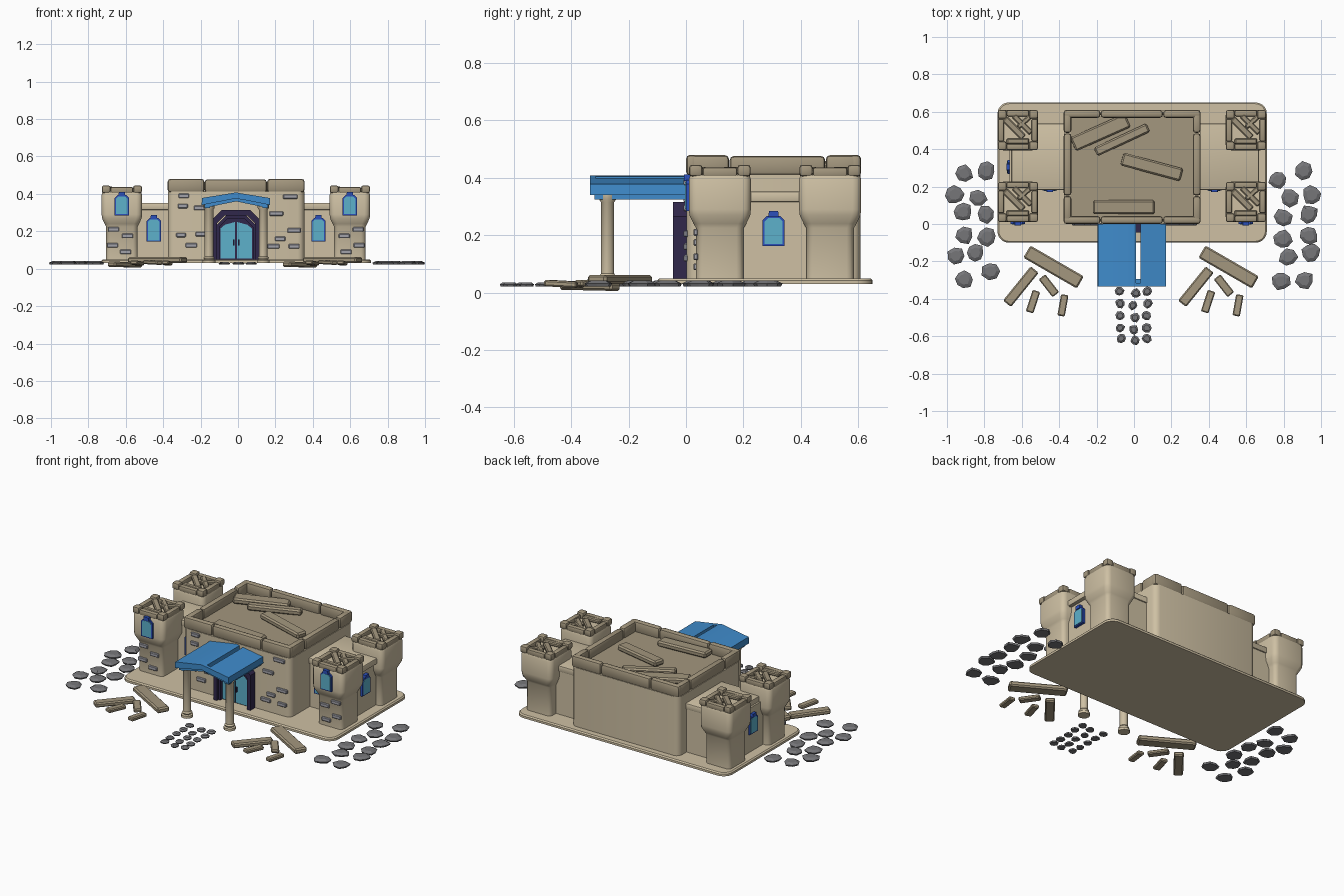
import bpy, bmesh, math, random
from mathutils import Matrix, Vector

random.seed(4)

def mat(name, c):
    m = bpy.data.materials.new(name)
    m.diffuse_color = (*c, 1)
    return m

TAN = mat("sandstone", (0.62, 0.53, 0.37))
DARK = mat("weathered_sandstone", (0.37, 0.31, 0.21))
ROOF = mat("roof_blue", (0.05, 0.26, 0.60))
FRAME = mat("frame_blue", (0.025, 0.08, 0.50))
PANE = mat("glass_cyan", (0.11, 0.44, 0.60))
NAVY = mat("door_purple", (0.03, 0.02, 0.07))
BRICK = mat("brick_grey", (0.36, 0.36, 0.40))
ROCK = mat("rock_grey", (0.18, 0.18, 0.19))

def finish(name, bm, m, matrix=Matrix(), angle=35):
    bmesh.ops.recalc_face_normals(bm, faces=bm.faces)
    bm.transform(matrix)
    me = bpy.data.meshes.new(name)
    bm.to_mesh(me)
    bm.free()
    me.materials.append(m)
    me.shade_smooth()
    me.set_sharp_from_angle(angle=math.radians(angle))
    ob = bpy.data.objects.new(name, me)
    bpy.context.collection.objects.link(ob)
    return ob

def box(name, c, size, m, bevel=0.0, rot=0, tilt=0, seg=2):
    bm = bmesh.new()
    bmesh.ops.create_cube(bm, size=1, matrix=Matrix.Diagonal((*size, 1)))
    if bevel:
        bmesh.ops.bevel(bm, geom=bm.edges[:], offset=bevel, segments=seg, profile=0.5, affect='EDGES')
    M = Matrix.Translation(c) @ Matrix.Rotation(math.radians(rot), 4, 'Z') @ Matrix.Rotation(math.radians(tilt), 4, 'Y')
    return finish(name, bm, m, M)

def span(name, x0, x1, y0, y1, z0, z1, m, bevel=0.0):
    return box(name, ((x0+x1)/2, (y0+y1)/2, (z0+z1)/2), (x1-x0, y1-y0, z1-z0), m, bevel)

def loft(name, cx, cy, rows, m, seg=3):
    """Stack of rounded rectangles; each row is (half x, half y, corner radius, z)."""
    bm = bmesh.new()
    rings = []
    for hx, hy, r, z in rows:
        ring = []
        for q, (sx, sy) in enumerate(((1, 1), (-1, 1), (-1, -1), (1, -1))):
            for i in range(seg + 1):
                a = (q + i / seg) * math.pi / 2
                ring.append(bm.verts.new((cx + sx*(hx-r) + r*math.cos(a), cy + sy*(hy-r) + r*math.sin(a), z)))
        rings.append(ring)
    n = len(rings[0])
    for a, b in zip(rings, rings[1:]):
        for i in range(n):
            bm.faces.new((a[i], a[(i+1) % n], b[(i+1) % n], b[i]))
    bm.faces.new(rings[0])
    bm.faces.new(rings[-1])
    return finish(name, bm, m)

def prism(name, pts, y0, y1, m, M=Matrix()):
    """Profile in xz, extruded along y."""
    bm = bmesh.new()
    f = bm.faces.new([bm.verts.new((x, y0, z)) for x, z in pts])
    ext = bmesh.ops.extrude_face_region(bm, geom=[f])["geom"]
    bmesh.ops.translate(bm, vec=(0, y1-y0, 0), verts=[v for v in ext if isinstance(v, bmesh.types.BMVert)])
    return finish(name, bm, m, M)

def arch(w, z0, h, c):
    return [(-w, z0), (-w, z0+h-c), (-w+c, z0+h), (w-c, z0+h), (w, z0+h-c), (w, z0)]

def window(name, x, y, z, h, rot=0):
    M = Matrix.Translation((x, y, z)) @ Matrix.Rotation(math.radians(rot), 4, 'Z')
    prism(name + "_frame", arch(0.038, 0, h, 0.014), -0.008, 0.02, FRAME, M)
    prism(name + "_pane", arch(0.031, 0.007, h-0.014, 0.012), -0.011, 0.02, PANE, M)
    prism(name + "_cap", [(-0.018, h-0.004), (-0.016, h+0.018), (0.016, h+0.018), (0.018, h-0.004)], -0.015, 0.02, FRAME, M)

def plank(name, x, y, z, length, w, t, rot, tilt=0):
    box(name, (x, y, z), (length, w, t), DARK, min(w, t)*0.25, rot, tilt, 1)

def rock(name, x, y, r, z0, z1):
    bm = bmesh.new()
    n = random.choice((7, 8))
    ph, rad = random.random()*6, [r*random.uniform(0.85, 1.1) for _ in range(n)]
    rings = [[bm.verts.new((x+q*s*math.cos(ph+i*math.tau/n), y+q*s*math.sin(ph+i*math.tau/n), z))
              for i, q in enumerate(rad)] for s, z in ((0.9, z0), (1, (z0+z1)/2), (0.6, z1))]
    for a, b in zip(rings, rings[1:]):
        for i in range(n):
            bm.faces.new((a[i], a[(i+1) % n], b[(i+1) % n], b[i]))
    bm.faces.new(rings[0])
    bm.faces.new(rings[-1])
    finish(name, bm, ROCK, angle=20)

CX = -0.01
# base slab
loft("base_slab", CX, 0.275, [(0.72, 0.375, 0.06, 0.03), (0.72, 0.375, 0.06, 0.043), (0.713, 0.368, 0.055, 0.05)], TAN, 5)

# main hall with flat roof and chunky parapet stones
loft("main_hall", CX, 0.305, [(0.365, 0.303, 0.035, 0.045), (0.365, 0.303, 0.035, 0.412)], TAN)
for y0, y1 in ((0.0, 0.042), (0.568, 0.61)):
    for x0, x1, z in ((-0.376, -0.18, 0.48), (-0.178, 0.154, 0.478), (0.156, 0.356, 0.48)):
        span("hall_parapet_stone", x0, x1, y0, y1, 0.408, z, DARK, 0.015)
for x0, x1 in ((-0.376, -0.335), (0.315, 0.356)):
    for y0, y1, z in ((0.01, 0.15, 0.479), (0.152, 0.485, 0.476), (0.487, 0.60, 0.479)):
        span("hall_parapet_stone", x0, x1, y0, y1, 0.408, z, DARK, 0.015)
span("hall_roof", -0.34, 0.32, 0.03, 0.58, 0.40, 0.418, DARK)
for x, y, l, w, r in ((-0.18, 0.49, 0.32, 0.08, 24), (-0.065, 0.45, 0.31, 0.05, 25),
                      (0.095, 0.305, 0.33, 0.07, -15), (-0.055, 0.09, 0.33, 0.075, 0)):
    plank("roof_plank", x, y, 0.438, l, w, 0.035, r, 2)

# low wing running behind the hall, with a coping
span("wing_wall", -0.665, 0.645, 0.19, 0.53, 0.045, 0.32, TAN)
span("wing_coping", -0.655, 0.668, 0.183, 0.537, 0.315, 0.352, TAN, 0.006)

# corner towers
for tx in (-0.621, 0.598):
    for ty in (0.118, 0.502):
        loft("tower", tx, ty, [(0.085, 0.083, 0.025, 0.045), (0.085, 0.083, 0.025, 0.225),
                               (0.092, 0.092, 0.028, 0.24), (0.106, 0.106, 0.03, 0.27),
                               (0.108, 0.108, 0.03, 0.29), (0.108, 0.108, 0.03, 0.395),
                               (0.103, 0.103, 0.03, 0.41)], TAN)
        for s in (-1, 1):
            for t in (-1, 1):
                box("tower_corner_merlon", (tx+s*0.084, ty+t*0.084, 0.425), (0.046, 0.046, 0.04), DARK, 0.01)
            box("tower_mid_merlon", (tx+s*0.09, ty, 0.419), (0.032, 0.12, 0.034), DARK, 0.008)
            box("tower_mid_merlon", (tx, ty+s*0.09, 0.419), (0.12, 0.032, 0.034), DARK, 0.008)
        for dx, dy, l, w, r in ((-0.02, 0.01, 0.14, 0.035, -45), (0.025, 0.03, 0.13, 0.03, -45),
                                (0.035, 0.045, 0.09, 0.025, 42), (0.0, -0.06, 0.12, 0.03, 0)):
            plank("tower_plank", tx+dx, ty+dy, 0.424, l, w, 0.022, r, 3)
    window("tower_window", tx, 0.008, 0.285, 0.108)

# wing windows, front and sides
for x in (-0.45, 0.43):
    window("wing_front_window", x, 0.187, 0.145, 0.125)
window("left_side_window", -0.667, 0.305, 0.162, 0.105, -90)
window("right_side_window", 0.652, 0.305, 0.162, 0.105, 90)

# scattered facing bricks
for x, z in ((-0.29, 0.415), (-0.295, 0.335), (-0.205, 0.325), (-0.20, 0.185), (-0.305, 0.18), (-0.25, 0.125),
             (0.28, 0.385), (0.205, 0.295), (0.30, 0.205), (0.225, 0.16), (0.19, 0.12), (0.30, 0.12)):
    box("hall_brick", (x, 0.0, min(z, 0.39)), (random.uniform(0.05, 0.08), 0.016, 0.024), BRICK, 0.004, seg=1)
for tx, s in ((-0.621, -1), (0.598, 1)):
    for dx, z in ((0.045, 0.21), (-0.03, 0.175), (0.05, 0.125), (-0.02, 0.09)):
        box("tower_brick", (tx+s*dx, 0.034, z), (0.06, 0.016, 0.024), BRICK, 0.004, seg=1)

# doorway: stepped arch, dark recess, two glazed leaves
D = Matrix.Translation((CX, 0, 0))
for w0, w1, h0, h1, y in ((0.125, 0.102, 0.265, 0.235, -0.045), (0.102, 0.09, 0.236, 0.215, -0.028)):
    prism("door_arch", arch(w0, 0.05, h0, 0.05) + arch(w1, 0.05, h1, 0.043)[::-1], y, 0.01, NAVY, D)
prism("door_recess", arch(0.1, 0.05, 0.225, 0.04), -0.008, 0.01, NAVY, D)
for s in (-1, 1):
    prism("door_leaf", [(s*0.005, 0.055), (s*0.084, 0.055), (s*0.084, 0.215), (s*0.06, 0.235), (s*0.005, 0.25)], -0.016, 0.0, PANE, D)
    box("door_handle", (CX+s*0.014, -0.02, 0.14), (0.008, 0.012, 0.03), NAVY)

# porch: two pitched roof panels with a split ridge, front chevron, columns
prism("porch_roof_left", [(-0.195, 0.34), (-0.192, 0.378), (-0.01, 0.408), (0.01, 0.404), (0.01, 0.372), (-0.01, 0.376)], -0.335, 0.0, ROOF)
prism("porch_roof_right", [(0.172, 0.34), (0.17, 0.378), (0.034, 0.4), (0.034, 0.368)], -0.335, 0.0, ROOF)
prism("porch_ridge_tip", [(0.005, 0.372), (0.005, 0.405), (0.04, 0.399), (0.04, 0.367)], -0.335, -0.315, ROOF)
prism("porch_chevron", [(-0.18, 0.325), (-0.18, 0.352), (CX, 0.382), (0.158, 0.352), (0.158, 0.325), (CX, 0.36)], -0.318, -0.295, ROOF)
for s in (-1, 1):
    span("porch_beam", CX+s*0.155-0.015, CX+s*0.155+0.015, -0.315, 0.0, 0.325, 0.355, ROOF)
    x = CX + s*0.145
    rows = ((0.034, 0.03), (0.034, 0.045), (0.026, 0.05), (0.03, 0.058), (0.023, 0.066), (0.023, 0.315), (0.03, 0.325), (0.03, 0.345))
    loft("porch_column", x, -0.273, [(r, r, r*0.999, z) for r, z in rows], TAN)

# fallen planks, same pile on both sides of the path
for ox in (0, 0.936):
    for x, y, z, l, w, t, r, tl in ((-0.43, -0.23, 0.046, 0.33, 0.075, 0.032, -30, 0),
                                    (-0.605, -0.335, 0.022, 0.235, 0.055, 0.028, 51, 1),
                                    (-0.455, -0.33, 0.034, 0.12, 0.045, 0.022, -52, 2),
                                    (-0.54, -0.415, 0.03, 0.12, 0.042, 0.022, 72, 3),
                                    (-0.38, -0.435, 0.03, 0.115, 0.04, 0.022, 80, 3)):
        plank("fallen_plank", x+ox, y, z, l, w, t, r, tl)

# boulders either side and path stones
left = ((-.91, .27), (-.79, .285), (-.957, .155), (-.834, .14), (-.914, .064), (-.79, .053),
        (-.91, -.06), (-.786, -.07), (-.952, -.17), (-.85, -.155), (-.765, -.252), (-.91, -.295))
right = ((.77, .235), (.91, .283), (.83, .14), (.95, .155), (.797, .032), (.936, .053),
         (.797, -.08), (.936, -.064), (.824, -.176), (.947, -.155), (.786, -.305), (.91, -.3))
for x, y in left + right:
    rock("boulder", x, y, 0.05, 0.022, 0.042)
for i, y in enumerate((-0.36, -0.425, -0.49, -0.555, -0.612)):
    for x in (-0.07, 0.0, 0.065):
        rock("path_stone", x + random.uniform(-0.01, 0.01), y - (0.01 if x == 0 else 0), 0.026, 0.022, 0.036)
